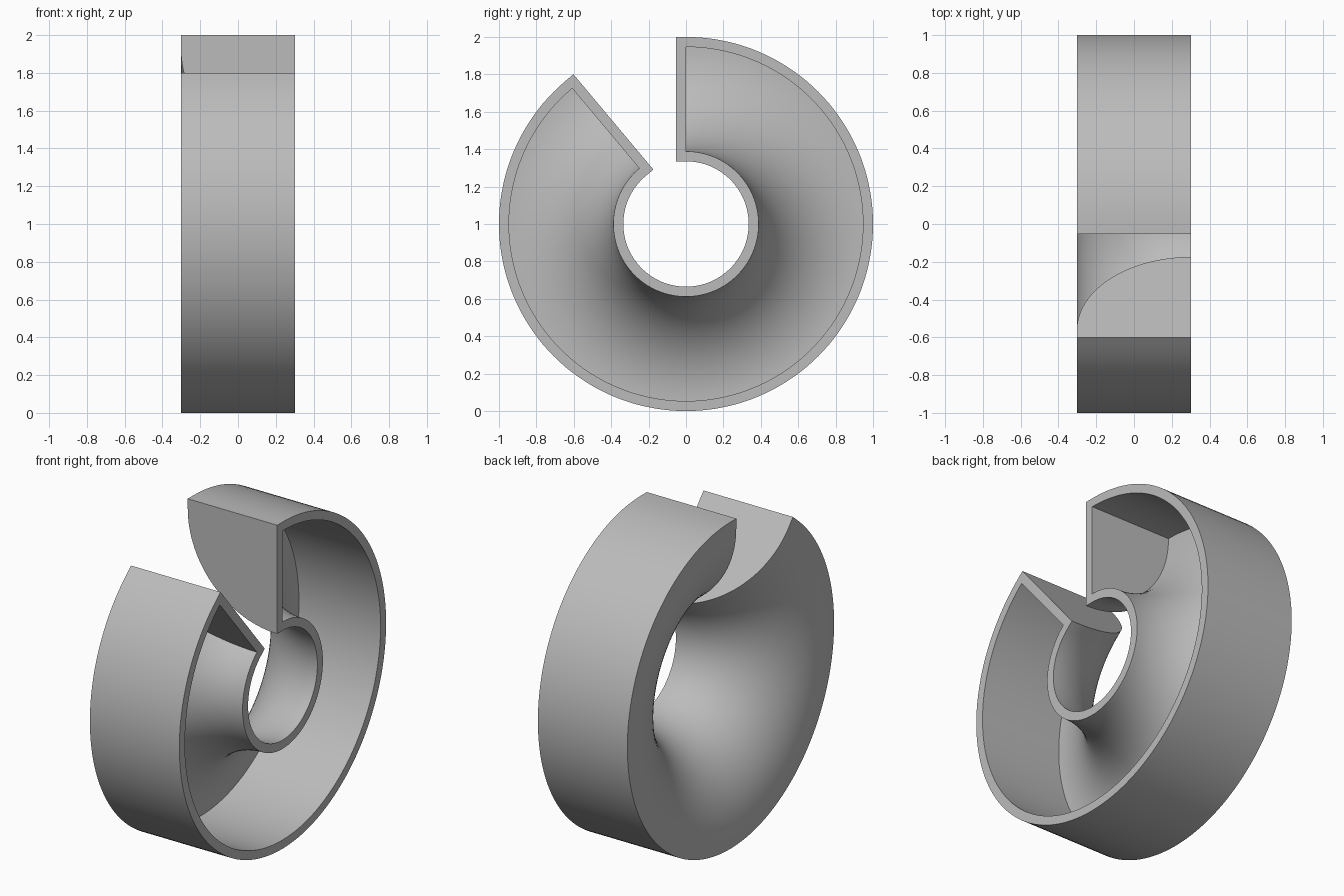
import bpy, bmesh, math
from mathutils import Vector

cube = bpy.data.objects.get("Cube")
if cube:
    bpy.data.objects.remove(cube)

HALF_WIDTH = 0.303
WALL = 0.0535
OUTER_R, HUB_R = 1.0, 0.335
ARC_R = 2 * HALF_WIDTH
ARC_CENTRE_R = HUB_R + ARC_R
START, SWEEP = math.radians(90), math.radians(-320)
STEPS, ARC_STEPS = 128, 28


def section(inset):
    """Cross-section as (x, radius): outer wall, back, then quarter arc to the hub."""
    arc = ARC_R - inset
    points = [(HALF_WIDTH, OUTER_R - inset), (-HALF_WIDTH + inset, OUTER_R - inset)]
    for i in range(ARC_STEPS + 1):
        a = math.pi / 2 * i / ARC_STEPS
        points.append((HALF_WIDTH - arc * math.cos(a), ARC_CENTRE_R - arc * math.sin(a)))
    return points


def ring(bm, points, angle, shift=0.0):
    """Place a section at an angle, moved along the tangent by shift."""
    radial = Vector((0, math.cos(angle), math.sin(angle)))
    tangent = Vector((0, -math.sin(angle), math.cos(angle)))
    base = Vector((0, 0, OUTER_R)) + tangent * shift
    return [bm.verts.new(base + Vector((x, 0, 0)) + radial * r) for x, r in points]


def skin(bm, rings):
    for a, b in zip(rings, rings[1:]):
        for i in range(len(a) - 1):
            bm.faces.new((a[i], a[i + 1], b[i + 1], b[i]))


bm = bmesh.new()
angles = [START + SWEEP * i / STEPS for i in range(STEPS + 1)]
outer = [ring(bm, section(0), a) for a in angles]
inner = [ring(bm, section(WALL), a) for a in angles]
first = ring(bm, section(0), angles[0], WALL)
last = ring(bm, section(0), angles[-1], -WALL)

# Outer shell with straight extensions for the end plates, and the cavity
skin(bm, [first] + outer + [last])
skin(bm, inner)

# Flat rims around the open side
for k in (0, -1):
    for i in range(STEPS):
        bm.faces.new((outer[i][k], outer[i + 1][k], inner[i + 1][k], inner[i][k]))

# End plates: outside face, cavity face and rim
for cap, o, n in ((first, outer[0], inner[0]), (last, outer[-1], inner[-1])):
    bm.faces.new(cap)
    bm.faces.new(n)
    bm.faces.new((cap[0], o[0], n[0], n[-1], o[-1], cap[-1]))

bmesh.ops.recalc_face_normals(bm, faces=bm.faces)
mesh = bpy.data.meshes.new("ring_shell")
bm.to_mesh(mesh)
bm.free()

shell = bpy.data.objects.new("ring_shell", mesh)
bpy.context.collection.objects.link(shell)

# Plain grey material
grey = bpy.data.materials.new("plain_grey")
grey.use_nodes = True
colour = (0.5, 0.5, 0.5, 1)
grey.diffuse_color = colour
grey.node_tree.nodes["Principled BSDF"].inputs["Base Color"].default_value = colour
mesh.materials.append(grey)

bpy.ops.object.select_all(action="DESELECT")
shell.select_set(True)
bpy.context.view_layer.objects.active = shell
bpy.ops.object.shade_smooth_by_angle(angle=math.radians(30))
